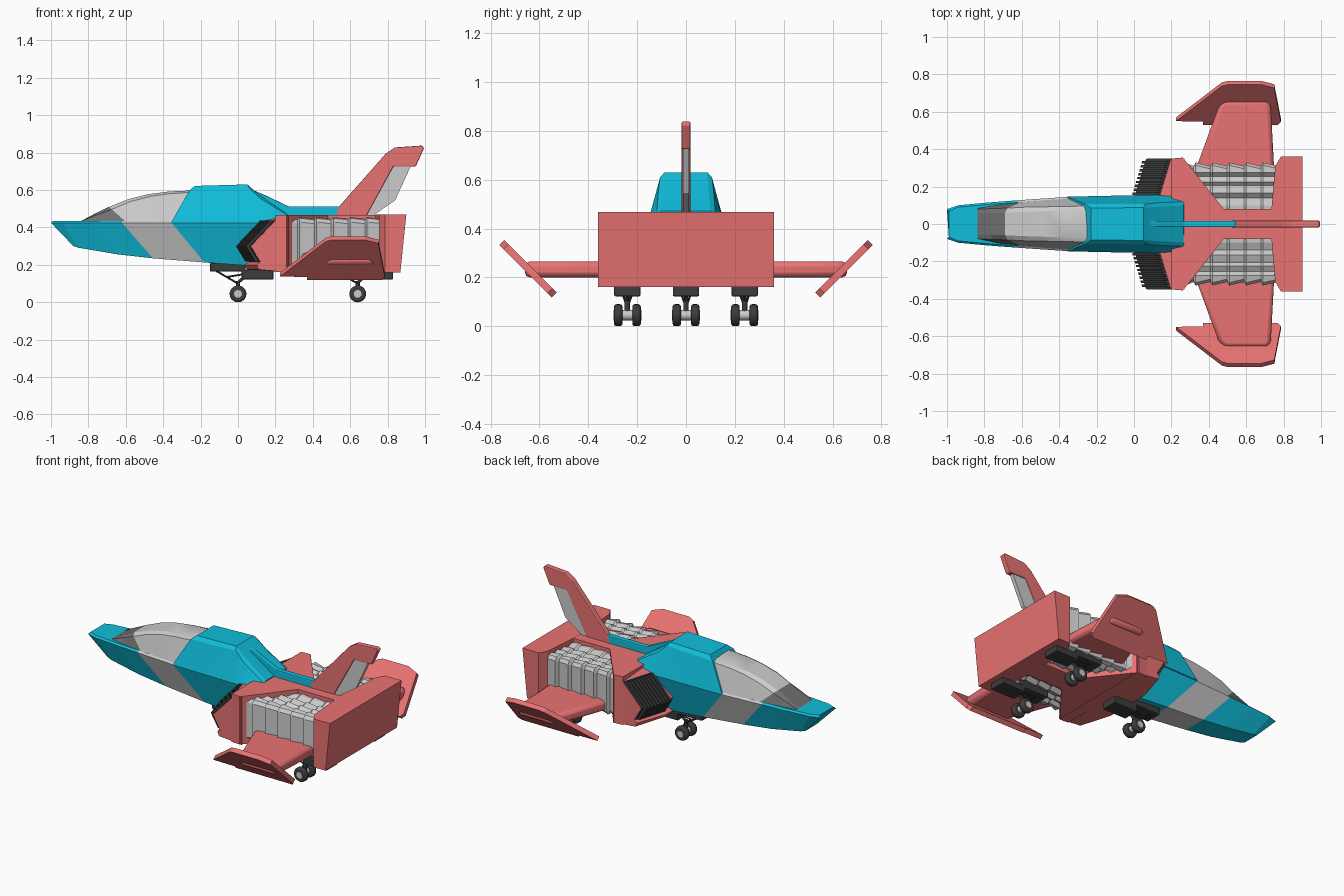
import bpy, bmesh, math
from mathutils import Vector

def material(name, rgb):
    m = bpy.data.materials.new(name)
    m.diffuse_color = (*rgb, 1)
    return m

BLUE = material("blue_paint", (0.005, 0.52, 0.72))
RED = material("red_paint", (0.82, 0.17, 0.17))
DARK = material("dark_metal", (0.045, 0.045, 0.048))
GLASS = material("dark_glass", (0.16, 0.16, 0.16))

def finish(ob, name, mat=None, bevel=0, mirror=False, smooth=0):
    ob.name = name
    if mat:
        ob.data.materials.append(mat)
    if smooth:
        bpy.ops.object.select_all(action='DESELECT')
        ob.select_set(True)
        bpy.context.view_layer.objects.active = ob
        bpy.ops.object.shade_smooth_by_angle(angle=math.radians(smooth))
    if bevel:
        b = ob.modifiers.new("bevel", 'BEVEL')
        b.width, b.segments, b.angle_limit = bevel, 2, math.radians(30)
    if mirror:
        m = ob.modifiers.new("mirror", 'MIRROR')
        m.use_axis = (False, True, False)
    return ob

def loft(name, rings, mat=None, **kw):
    """Skin a row of equal-length rings and cap both ends."""
    bm = bmesh.new()
    vs = [[bm.verts.new(p) for p in r] for r in rings]
    n = len(rings[0])
    for a, b in zip(vs, vs[1:]):
        for i in range(n):
            j = (i + 1) % n
            bm.faces.new((a[i], a[j], b[j], b[i]))
    bm.faces.new(vs[0])
    bm.faces.new(vs[-1])
    bmesh.ops.recalc_face_normals(bm, faces=bm.faces)
    me = bpy.data.meshes.new(name)
    bm.to_mesh(me)
    bm.free()
    ob = bpy.data.objects.new(name, me)
    bpy.context.collection.objects.link(ob)
    return finish(ob, name, mat, **kw)

def hull(name, sections, mat=None, **kw):
    """Each section lists (x, half width, z) levels, mirrored into a closed ring."""
    loft(name, [[(x, w, z) for x, w, z in s] + [(x, -w, z) for x, w, z in reversed(s)]
                for s in sections], mat, **kw)

def prism_y(name, pts, y0, y1, mat=None, **kw):
    loft(name, [[(x, y, z) for x, z in pts] for y in (y0, y1)], mat, **kw)

def prism_z(name, half, z0, z1, mat=None, **kw):
    pts = half + [(x, -y) for x, y in reversed(half)]
    loft(name, [[(x, y, z) for x, y in pts] for z in (z0, z1)], mat, **kw)

def box(name, lo, hi, mat=None, **kw):
    prism_y(name, [(lo[0], lo[2]), (hi[0], lo[2]), (hi[0], hi[2]), (lo[0], hi[2])], lo[1], hi[1], mat, **kw)

def rod(name, a, b, r, mat=None, sides=12, **kw):
    a, b = Vector(a), Vector(b)
    bpy.ops.mesh.primitive_cylinder_add(vertices=sides, radius=r, depth=(b - a).length,
        location=(a + b) / 2, rotation=(b - a).to_track_quat('Z', 'Y').to_euler())
    return finish(bpy.context.object, name, mat, smooth=35, **kw)

# Lower fuselage: nose, grey band, rear section, divided by slanted seams
tip = [(-0.88, 0.055, 0.30), (-1.0, 0.08, 0.425), (-0.99, 0.07, 0.435)]
seam_a = [(-0.455, 0.075, 0.235), (-0.62, 0.127, 0.425), (-0.62, 0.115, 0.435)]
seam_b = [(-0.18, 0.085, 0.213), (-0.355, 0.145, 0.425), (-0.355, 0.135, 0.435)]
tail = [(0.06, 0.09, 0.195), (0.20, 0.155, 0.425), (0.20, 0.145, 0.435)]
hull("nose", [tip, [(-0.85, 0.06, 0.291), (-0.94, 0.1, 0.425), (-0.94, 0.09, 0.435)],
              [(-0.65, 0.07, 0.257), (-0.78, 0.115, 0.425), (-0.78, 0.105, 0.435)], seam_a], BLUE)
hull("fuselage_band", [seam_a, seam_b])
hull("rear_fuselage", [seam_b, tail], BLUE)

# Windshield, canopy and cockpit hump
front = [(-0.60, 0.118, 0.43), (-0.675, 0.085, 0.497), (-0.69, 0.06, 0.51)]
hull("windshield", [[(-0.845, 0.085, 0.43), (-0.84, 0.078, 0.434), (-0.835, 0.06, 0.436)],
                    [(-0.72, 0.105, 0.43), (-0.76, 0.083, 0.465), (-0.765, 0.06, 0.474)], front], GLASS)
hull("canopy", [front,
                [(-0.54, 0.122, 0.43), (-0.58, 0.09, 0.537), (-0.59, 0.065, 0.55)],
                [(-0.48, 0.128, 0.43), (-0.47, 0.092, 0.566), (-0.48, 0.068, 0.578)],
                [(-0.42, 0.132, 0.43), (-0.37, 0.094, 0.58), (-0.37, 0.07, 0.592)],
                [(-0.355, 0.137, 0.43), (-0.26, 0.096, 0.587), (-0.25, 0.07, 0.598)]], smooth=25)
hull("cockpit_hump", [[(-0.355, 0.146, 0.43), (-0.26, 0.106, 0.598), (-0.23, 0.085, 0.622)],
                      [(0.06, 0.155, 0.43), (0.06, 0.106, 0.61), (0.05, 0.088, 0.63)],
                      [(0.21, 0.155, 0.43), (0.12, 0.113, 0.555), (0.11, 0.09, 0.578)],
                      [(0.265, 0.135, 0.43), (0.27, 0.12, 0.462), (0.265, 0.10, 0.472)]], BLUE, smooth=20)
prism_y("spine", [(0.08, 0.60), (0.14, 0.575), (0.27, 0.513), (0.56, 0.513), (0.59, 0.49), (0.59, 0.45), (0.1, 0.45)],
        -0.017, 0.017, BLUE, bevel=0.006)

# Red body: chevron front, centre keel, rear block
inner = [(0.27, 0.465), (0.14, 0.437), (0.01, 0.30), (0.06, 0.215), (0.03, 0.20), (0.05, 0.175), (0.27, 0.16)]
outer = [(0.27, 0.465), (0.20, 0.437), (0.07, 0.30), (0.12, 0.215), (0.10, 0.20), (0.11, 0.175), (0.27, 0.16)]
loft("front_body", [[(x, y, z) for x, z in p] for p, y in
                    ((outer, -0.35), (inner, -0.15), (inner, 0.15), (outer, 0.35))], RED)
prism_z("centre_keel", [(0.2, 0.35), (0.26, 0.355), (0.29, 0.32), (0.48, 0.08), (0.76, 0.08)], 0.162, 0.467, RED)
rear = [(0.735, 0.08), (0.755, 0.31), (0.785, 0.36)]
ring = lambda z, back: ([(x, y, z) for x, y in rear] + [(back, 0.36, z), (back, -0.36, z)]
                        + [(x, -y, z) for x, y in reversed(rear)])
loft("rear_block", [ring(0.16, 0.868), ring(0.468, 0.90)], RED)

# Intake louvres following the chevron face
N = 9
for i in range(N):
    rings = []
    for y in (0.155 + i * 0.19 / N, 0.155 + (i + 0.6) * 0.19 / N):
        s = (y - 0.15) * 0.3
        pts = [(0.14, 0.437), (0.01, 0.30), (0.06, 0.217)]
        rings.append([(x + s + 0.01, y, z) for x, z in pts] +
                     [(x + s - 0.022, y, z) for x, z in reversed(pts)])
    loft(f"intake_louvre_{i}", rings, DARK, mirror=True)
loft("intake_backing", [[(x + s + d, y, z) for x, z, d in
      ((0.14, 0.437, -0.006), (0.01, 0.30, -0.006), (0.06, 0.217, -0.006),
       (0.06, 0.217, 0.03), (0.01, 0.30, 0.03), (0.14, 0.437, 0.03))]
      for y, s in ((0.152, 0), (0.347, 0.06))], DARK, mirror=True)

# Corrugated engines: stepped panels along x, rippled top and bottom
top = [(0.33, 0.43), (0.315, 0.45), (0.275, 0.456), (0.255, 0.438), (0.225, 0.455), (0.205, 0.438),
       (0.165, 0.452), (0.14, 0.432), (0.10, 0.448), (0.05, 0.448)]
section = top + [(y, 0.63 - z) for y, z in reversed(top)]
seams = [0.27, 0.33, 0.42, 0.51, 0.60, 0.69, 0.785]
rings = []
for a, b in zip(seams, seams[1:]):
    for x, d in ((a, 0.0), (a + 0.01, -0.004), (b - 0.012, -0.02)):
        rings.append([(x, y + d if y > 0.3 else y, z + d * 0.5 * (1 if z > 0.3 else -1)) for y, z in section])
loft("engine", rings, mirror=True)

# Wings and slanted winglets
loft("wing", [[(x, y, z) for x, z in ((a, 0.20), (a, 0.265), (b, 0.265), (b, 0.20))]
              for y, a, b in ((0.28, 0.325, 0.75), (0.62, 0.45, 0.732), (0.66, 0.485, 0.72))],
     RED, bevel=0.02, mirror=True, smooth=30)
plate = [(0.225, 0.148), (0.47, 0.335), (0.50, 0.343), (0.68, 0.343), (0.75, 0.325),
         (0.785, 0.145), (0.77, 0.128), (0.37, 0.128), (0.37, 0.145)]
loft("winglet", [[(x, z + 0.412 - d, z + d) for x, z in plate] for d in (-0.01, 0.01)], RED, mirror=True)

# Tail fin and rudder
prism_y("tail_fin", [(0.52, 0.45), (0.53, 0.50), (0.79, 0.795), (0.84, 0.828), (0.985, 0.838), (0.995, 0.825),
                     (0.95, 0.725), (0.83, 0.725), (0.68, 0.45)], -0.018, 0.018, RED, bevel=0.005)
prism_y("rudder", [(0.78, 0.73), (0.925, 0.73), (0.84, 0.545), (0.72, 0.462), (0.65, 0.462)], -0.013, 0.013)

# Landing gear: one nose unit and two rear units
for name, gx, gy, top_z in (("nose", 0, 0, 0.175), ("left", 0.64, 0.24, 0.165), ("right", 0.64, -0.24, 0.165)):
    box(name + "_gear_pad", (gx + 0.02, gy - 0.054, 0.122), (gx + 0.19, gy + 0.054, top_z), DARK, bevel=0.006)
    lift = 0 if name == "nose" else -0.015
    box(name + "_gear_bay", (gx - 0.15, gy - 0.054, 0.165 + lift), (gx + 0.04, gy + 0.054, 0.21), DARK, bevel=0.006)
    hub = (gx, gy, 0.052)
    rod(name + "_gear_leg", hub, (gx, gy, 0.115), 0.011, DARK)
    rod(name + "_gear_strut", (gx, gy, 0.105), (gx + 0.04, gy, 0.14), 0.008, DARK)
    for s in (-1, 1):
        rod(name + "_gear_link", (gx, gy + s * 0.008, 0.10), (gx - 0.06, gy + s * 0.02, 0.135), 0.005, DARK, 8)
        rod(name + "_gear_brace", (gx - 0.06, gy + s * 0.02, 0.135), (gx - 0.12, gy + s * 0.02, 0.17), 0.005, DARK, 8)
        rod(name + "_gear_arm", (gx - 0.06, gy + s * 0.02, 0.135), (gx + 0.03, gy + s * 0.02, 0.15), 0.005, DARK, 8)
        rod(name + "_wheel", (gx, gy + s * 0.02, 0.045), (gx, gy + s * 0.055, 0.045), 0.045, DARK, 24, bevel=0.01)
    rod(name + "_axle", (gx, gy - 0.057, 0.045), (gx, gy + 0.057, 0.045), 0.021)
